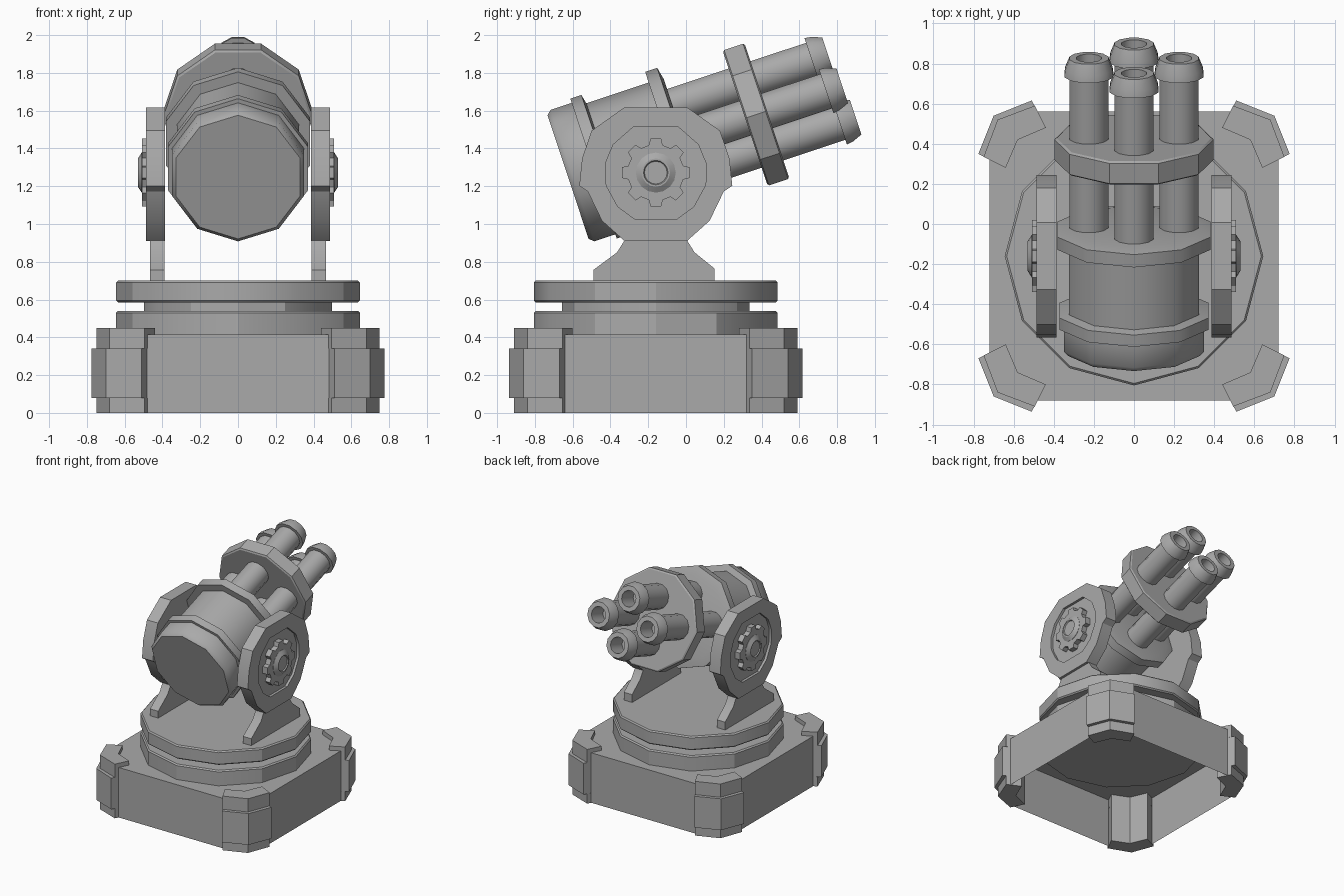
import bpy, bmesh, math
from mathutils import Matrix, Vector

if "Cube" in bpy.data.objects:
    bpy.data.objects.remove(bpy.data.objects["Cube"])

CY = -0.16                      # the base and trunnions share this y centre
TILT = math.radians(18.4)       # upward tilt of the gun

grey = bpy.data.materials.new("plain_grey")
grey.diffuse_color = (0.4, 0.4, 0.4, 1)
grey.use_nodes = True
grey.node_tree.nodes["Principled BSDF"].inputs["Base Color"].default_value = grey.diffuse_color


def finish(bm, name, matrix=None, smooth=30):
    bmesh.ops.recalc_face_normals(bm, faces=bm.faces)
    if matrix:
        bm.transform(matrix)
        if matrix.determinant() < 0:
            bmesh.ops.reverse_faces(bm, faces=bm.faces)
    me = bpy.data.meshes.new(name)
    bm.to_mesh(me)
    bm.free()
    me.materials.append(grey)
    ob = bpy.data.objects.new(name, me)
    bpy.context.collection.objects.link(ob)
    bpy.ops.object.select_all(action='DESELECT')
    ob.select_set(True)
    bpy.context.view_layer.objects.active = ob
    bpy.ops.object.shade_smooth_by_angle(angle=math.radians(smooth))
    return ob


def loft(name, rings, matrix=None, smooth=30, caps=(True, True)):
    """Skin a list of equal-length point rings and cap the ends."""
    bm = bmesh.new()
    vs = [[bm.verts.new(p) for p in ring] for ring in rings]
    n = len(vs[0])
    for a, b in zip(vs, vs[1:]):
        for i in range(n):
            j = (i + 1) % n
            bm.faces.new((a[i], a[j], b[j], b[i]))
    if caps[0]:
        bm.faces.new(vs[0])
    if caps[1]:
        bm.faces.new(vs[-1])
    return finish(bm, name, matrix, smooth)


def lathe(name, profile, n, phase=0, matrix=None, smooth=30):
    """Turn (radius, height) pairs around local z."""
    ang = [math.radians(phase) + math.tau * i / n for i in range(n)]
    return loft(name, [[(r * math.cos(a), r * math.sin(a), h) for a in ang]
                       for r, h in profile], matrix, smooth)


def prism(name, pts, z0, z1, matrix=None, caps=(True, True)):
    return loft(name, [[(x, y, z) for x, y in pts] for z in (z0, z1)], matrix, caps=caps)


base = Matrix.Translation((0, CY, 0))

# Base housing: a square shell with cut corners, open underneath
a, c = 0.72, 0.56
square = [(a, -c), (a, c), (c, a), (-c, a), (-a, c), (-a, -c), (-c, -a), (c, -a)]
prism("base_housing", square, 0, 0.415, base, caps=(False, True))

# Corner brackets: a wide middle tier between narrower foot and top tiers
inner = [(0.44, 0.64), (0.58, 0.58), (0.64, 0.44)]
wide = [(0.776, 0.51), (0.70, 0.70), (0.51, 0.776)]
slim = [(0.75, 0.495), (0.68, 0.68), (0.495, 0.75)]
for sx in (1, -1):
    for sy in (1, -1):
        m = base @ Matrix.Diagonal((sx, sy, 1, 1))
        prism("bracket_foot", inner + slim, 0, 0.08, m)
        prism("bracket_middle", inner + wide, 0.08, 0.34, m)
        prism("bracket_top", inner + slim, 0.34, 0.45, m)

# Turntable: two discs with a narrow neck
lathe("turntable", [(0.645, 0.40), (0.645, 0.53), (0.635, 0.54), (0.497, 0.54),
                    (0.497, 0.585), (0.635, 0.585), (0.645, 0.595),
                    (0.645, 0.69), (0.635, 0.70)], 12, 0, base)

# Support arms, side discs and gear bosses, drawn in (y, z) and stacked along x
arm = [(-0.33, 0.70), (-0.33, 0.757), (-0.205, 0.85), (-0.155, 0.93), (-0.12, 1.05),
       (0.12, 1.05), (0.155, 0.93), (0.205, 0.85), (0.31, 0.765), (0.31, 0.70)]
disc = [(-0.167, 0.345), (0.167, 0.345), (0.34, 0.222), (0.39, 0.075), (0.405, -0.07),
        (0.36, -0.10), (0.285, -0.255), (0.164, -0.363), (-0.164, -0.363),
        (-0.285, -0.255), (-0.36, -0.10), (-0.405, -0.07), (-0.39, 0.075), (-0.34, 0.222)]
recess = [tuple(Vector(p).normalized() * 0.27) for p in disc]
gear = []
for i in range(8):
    for r, d in ((0.15, -14), (0.182, -9), (0.182, 9), (0.15, 14)):
        t = math.radians(45 * i + d)
        gear.append((r * math.cos(t), r * math.sin(t)))
for side in (1, -1):
    # local x -> world y, local y -> world z, local z -> outward x
    m = Matrix(((0, 0, side, 0), (1, 0, 0, CY), (0, 1, 0, 0), (0, 0, 0, 1)))
    hub = Matrix.Translation((0, 0, 1.272)) @ m
    prism("support_arm", arm, 0.39, 0.465, m)
    loft("side_disc", [[(x, y, h) for x, y in p] for p, h in
                       ((disc, 0.386), (disc, 0.486), (recess, 0.486), (recess, 0.465))], hub)
    prism("gear_boss", gear, 0.46, 0.508, hub)
    lathe("hub_cap", [(0.106, 0.50), (0.106, 0.51), (0.075, 0.53), (0.065, 0.53),
                      (0.06, 0.522)], 16, 0, hub)

# Gun frame: local z runs along the barrels
gun = Matrix.Translation((0, -0.169, 1.40)) @ Matrix.Rotation(TILT - math.pi / 2, 4, 'X')

# Gun body with rear cap and two raised bands
lathe("gun_body", [(0.345, -0.48), (0.367, -0.455), (0.367, -0.338), (0.39, -0.338),
                   (0.39, -0.276), (0.34, -0.265), (0.34, 0.083), (0.40, 0.083),
                   (0.40, 0.15), (0.33, 0.165)], 10, 18, gun, 40)

# Barrel clamp plate
lathe("barrel_plate", [(0.385, 0.508), (0.397, 0.516), (0.397, 0.622), (0.385, 0.63)],
      10, 0, gun)

# Four hollow barrels with flared muzzles
for x, v, tip in ((0, 0.18, 1.03), (0, -0.18, 1.065), (0.225, 0, 1.05), (-0.225, 0, 1.05)):
    lathe("barrel", [(0.1, 0.1), (0.1, tip - 0.09), (0.127, tip - 0.09), (0.122, tip - 0.055),
                     (0.1, tip), (0.064, tip), (0.064, tip - 0.16)], 12, 15,
          gun @ Matrix.Translation((x, -v, 0)), 35)
